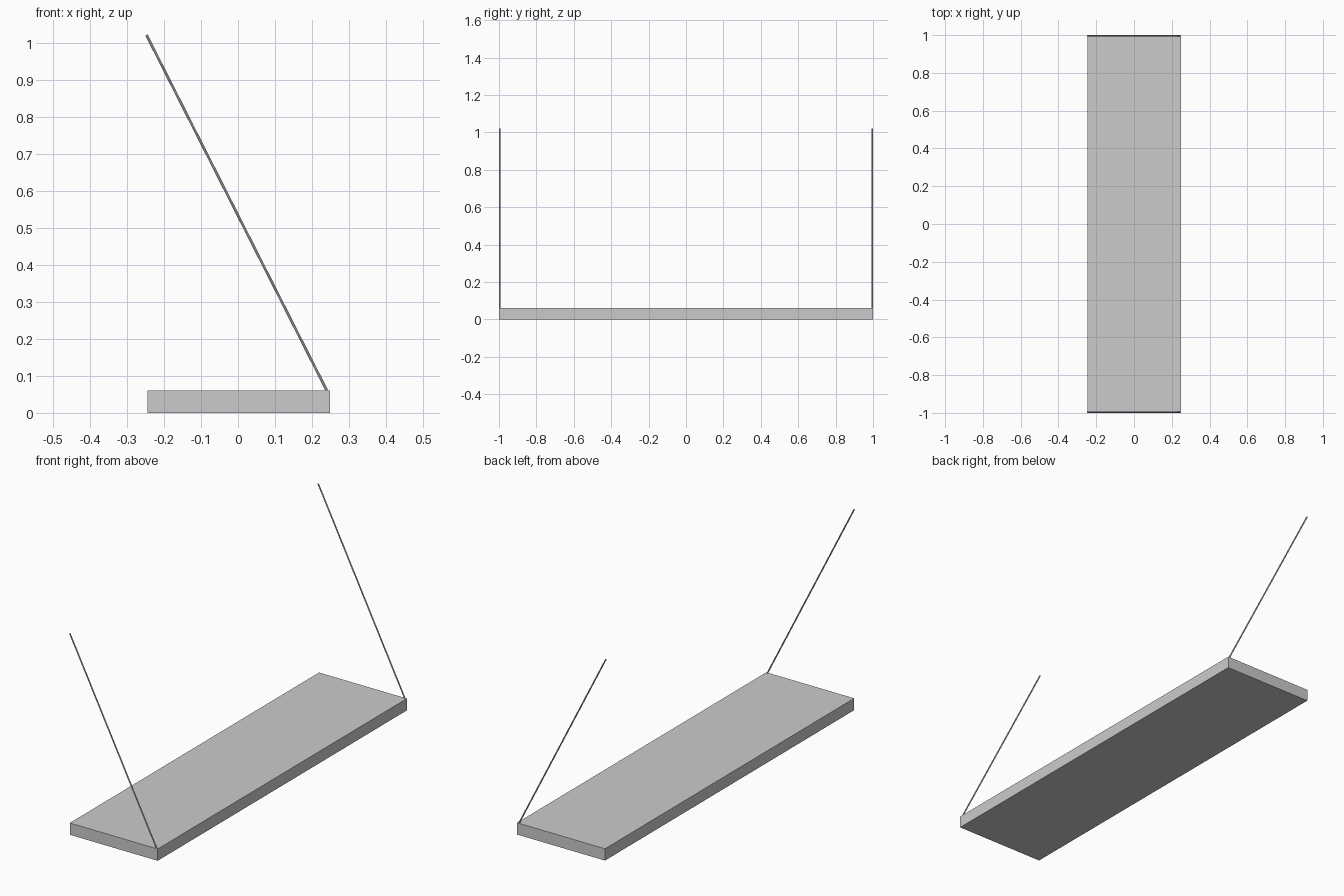
import bpy
from mathutils import Vector

if "Cube" in bpy.data.objects:
    bpy.data.objects.remove(bpy.data.objects["Cube"])

# Flat seat board
bpy.ops.mesh.primitive_cube_add(size=1, location=(0.002, 0, 0.03))
board = bpy.context.object
board.name = "board"
board.scale = (0.494, 2.0, 0.06)
bpy.ops.object.transform_apply(location=False, rotation=False, scale=True)


def rod(name, start, end, radius):
    a, b = Vector(start), Vector(end)
    d = b - a
    bpy.ops.mesh.primitive_cylinder_add(vertices=12, radius=radius, depth=d.length,
                                        location=(a + b) / 2)
    ob = bpy.context.object
    ob.name = name
    ob.rotation_euler = d.to_track_quat('Z', 'Y').to_euler()
    bpy.ops.object.transform_apply(location=False, rotation=True, scale=False)
    bpy.ops.object.shade_smooth_by_angle()
    return ob


# Slanted support rods, one at each end of the board
for side, y in (("front", -0.996), ("back", 0.996)):
    rod(side + "_rod", (0.242, y, 0.056), (-0.247, y, 1.02), 0.0035)
